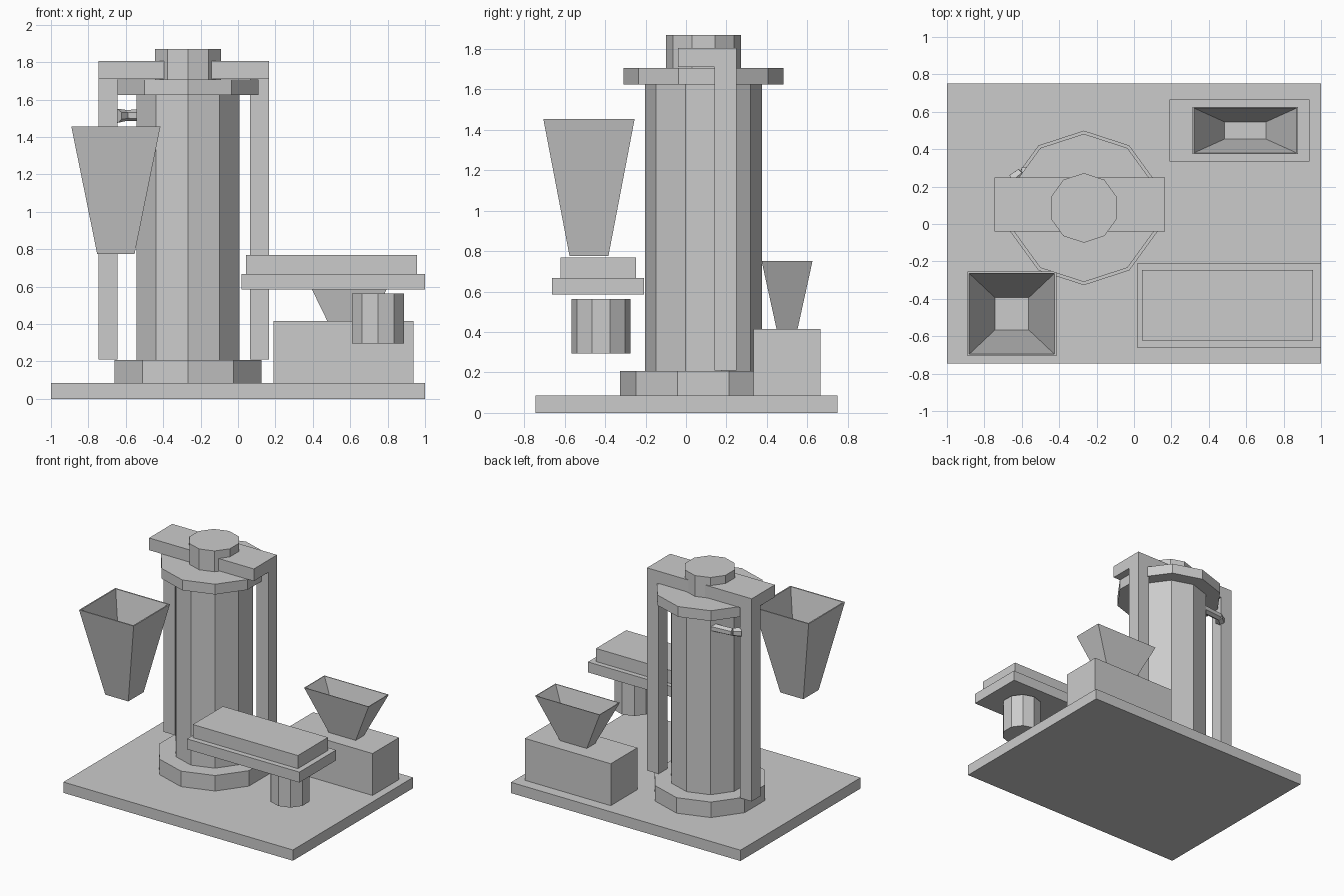
import bpy, bmesh, math
from mathutils import Vector

if "Cube" in bpy.data.objects:
    bpy.data.objects.remove(bpy.data.objects["Cube"])


def finish(bm, name):
    bmesh.ops.recalc_face_normals(bm, faces=bm.faces)
    me = bpy.data.meshes.new(name)
    bm.to_mesh(me)
    bm.free()
    ob = bpy.data.objects.new(name, me)
    bpy.context.collection.objects.link(ob)
    return ob


def box(name, x0, x1, y0, y1, z0, z1):
    bm = bmesh.new()
    bmesh.ops.create_cube(bm, size=1)
    for v in bm.verts:
        v.co = Vector(((x0 + x1) / 2 + v.co.x * (x1 - x0),
                       (y0 + y1) / 2 + v.co.y * (y1 - y0),
                       (z0 + z1) / 2 + v.co.z * (z1 - z0)))
    return finish(bm, name)


def prism(name, cx, cy, r, z0, z1, n=10):
    # n-gon prism with a corner facing the front
    bm = bmesh.new()
    ring = [bm.verts.new((cx + r * math.sin(2 * math.pi * i / n),
                          cy - r * math.cos(2 * math.pi * i / n), z0)) for i in range(n)]
    f = bm.faces.new(ring)
    ext = bmesh.ops.extrude_face_region(bm, geom=[f])
    vs = [g for g in ext['geom'] if isinstance(g, bmesh.types.BMVert)]
    bmesh.ops.translate(bm, verts=vs, vec=(0, 0, z1 - z0))
    return finish(bm, name)


def hopper(name, cx, cy, z0, z1, bottom, top, t=0.01):
    # outer shell, rim, inner shell and floors from four stacked rectangles
    bm = bmesh.new()
    rings = []
    for (hx, hy), z in ((bottom, z0), (top, z1),
                        ((top[0] - t, top[1] - t), z1),
                        ((bottom[0] - t, bottom[1] - t), z0 + t)):
        rings.append([bm.verts.new((cx + sx * hx, cy + sy * hy, z))
                      for sx, sy in ((-1, -1), (1, -1), (1, 1), (-1, 1))])
    for a, b in zip(rings, rings[1:]):
        for i in range(4):
            j = (i + 1) % 4
            bm.faces.new((a[i], a[j], b[j], b[i]))
    bm.faces.new(rings[0])
    bm.faces.new(rings[-1])
    return finish(bm, name)


def rod(name, p, q, r0, r1, n=6):
    p, q = Vector(p), Vector(q)
    bm = bmesh.new()
    bmesh.ops.create_cone(bm, cap_ends=True, segments=n, radius1=r0, radius2=r1,
                          depth=(q - p).length)
    ob = finish(bm, name)
    ob.location = (p + q) / 2
    ob.rotation_euler = (q - p).to_track_quat('Z', 'Y').to_euler()
    return ob


# Base plate
box("base_plate", -1, 1, -0.745, 0.75, 0, 0.085)

# Main column with flanges and cap
CX, CY = -0.268, 0.086
for name, r, z0, z1 in (("column_foot", 0.413, 0.085, 0.207),
                        ("column", 0.289, 0.207, 1.625),
                        ("column_flange", 0.396, 1.625, 1.706),
                        ("column_cap", 0.186, 1.706, 1.87)):
    prism(name, CX, CY, r, z0, z1)

# Overhead frame: crossbeam and two rear legs
X0, X1 = -0.747, 0.166
box("frame_beam", X0, X1, -0.04, 0.249, 1.71, 1.806)
for side, x in (("left", X0), ("right", X1 - 0.102)):
    box("frame_leg_" + side, x, x + 0.102, 0.14, 0.249, 0.21, 1.71)

# Small side spout with flared mouth
rod("spout_pipe", (-0.43, 0.29, 1.515), (-0.60, 0.275, 1.515), 0.032, 0.03)
rod("spout_mouth", (-0.60, 0.275, 1.515), (-0.645, 0.235, 1.513), 0.03, 0.038)

# Hanging hopper
hopper("large_hopper", -0.653, -0.48, 0.775, 1.455, (0.1, 0.096), (0.238, 0.226))

# Machine box with small hopper
box("machine_box", 0.19, 0.938, 0.335, 0.665, 0.085, 0.415)
hopper("small_hopper", 0.595, 0.5, 0.415, 0.752, (0.117, 0.052), (0.281, 0.126), 0.006)

# Work table on its pedestal
box("table_slab", 0.02, 1.0, -0.664, -0.208, 0.585, 0.667)
box("table_top", 0.042, 0.957, -0.622, -0.247, 0.667, 0.77)
prism("table_pedestal", 0.748, -0.42, 0.146, 0.295, 0.564)
